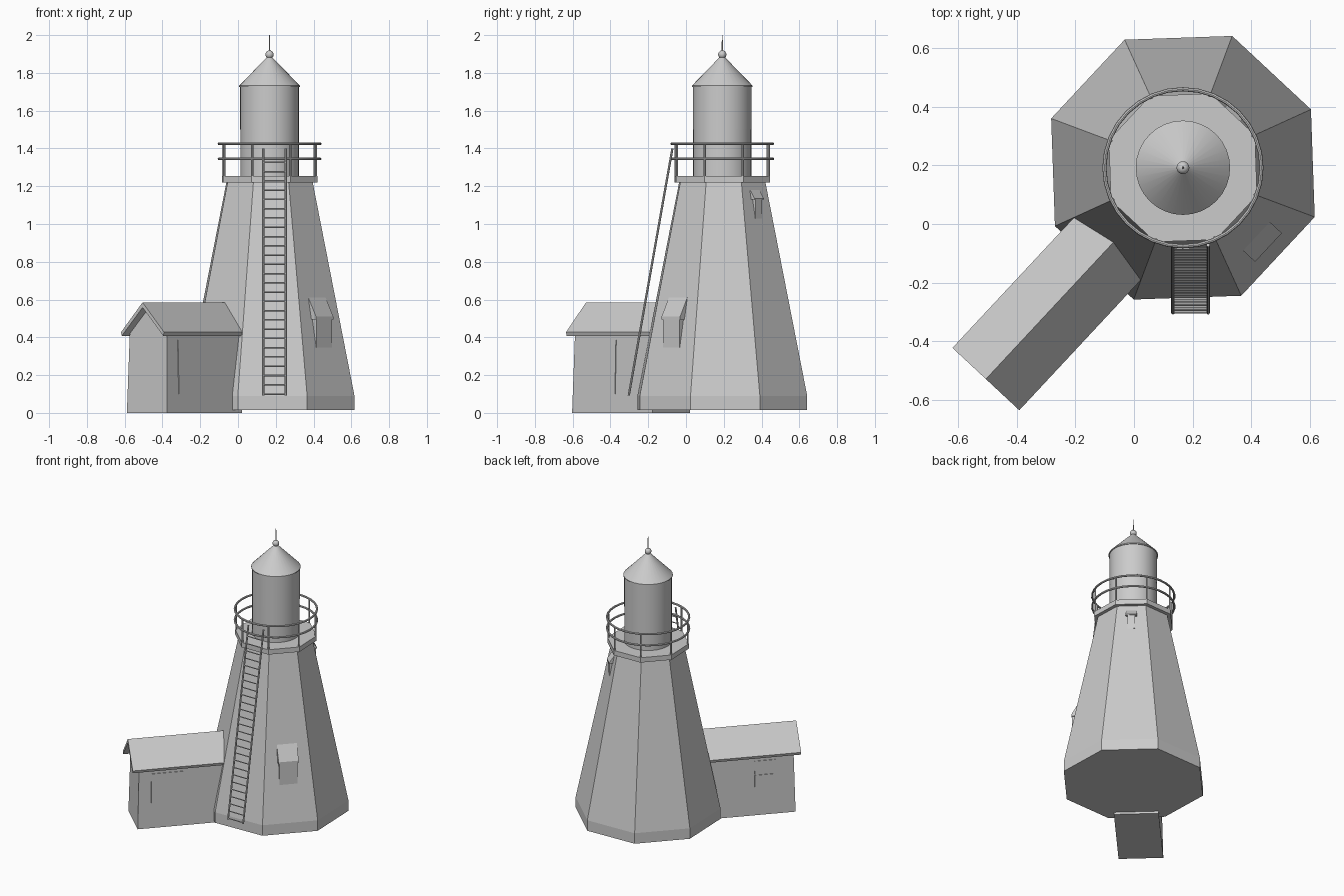
import bpy, bmesh
from math import cos, sin, pi, radians
from mathutils import Vector, Matrix

cube = bpy.data.objects.get("Cube")
if cube:
    bpy.data.objects.remove(cube, do_unlink=True)

grey = bpy.data.materials.new("plain grey")
grey.use_nodes = True
GREY = (0.6, 0.6, 0.6, 1)
grey.diffuse_color = GREY
grey.node_tree.nodes["Principled BSDF"].inputs["Base Color"].default_value = GREY

CX, CY = 0.167, 0.192          # tower axis
CORNER = radians(24.5)         # first octagon corner
EIGHTH = pi / 4


def finish(name, bm, smooth=False):
    bmesh.ops.recalc_face_normals(bm, faces=bm.faces)
    mesh = bpy.data.meshes.new(name)
    bm.to_mesh(mesh)
    bm.free()
    mesh.materials.append(grey)
    ob = bpy.data.objects.new(name, mesh)
    bpy.context.scene.collection.objects.link(ob)
    if smooth:
        bpy.ops.object.select_all(action='DESELECT')
        ob.select_set(True)
        bpy.context.view_layer.objects.active = ob
        bpy.ops.object.shade_smooth_by_angle(angle=radians(35))
    return ob


def lathe(name, profile, sides, start=0.0, smooth=False):
    """Closed solid turned around the tower axis from (radius, z) pairs."""
    bm = bmesh.new()
    rings = [[bm.verts.new((CX + r * cos(start + 2 * pi * i / sides),
                            CY + r * sin(start + 2 * pi * i / sides), z))
              for i in range(sides)] for r, z in profile]
    for low, high in zip(rings, rings[1:]):
        for i in range(sides):
            j = (i + 1) % sides
            bm.faces.new((low[i], low[j], high[j], high[i]))
    bm.faces.new(rings[0][::-1])
    bm.faces.new(rings[-1])
    bmesh.ops.remove_doubles(bm, verts=bm.verts, dist=1e-5)
    return finish(name, bm, smooth)


def radial(angle, out, side, z):
    """Point given by distance out from the tower axis and sideways."""
    return Vector((CX + out * cos(angle) - side * sin(angle),
                   CY + out * sin(angle) + side * cos(angle), z))


def hull(name, points):
    bm = bmesh.new()
    for p in points:
        bm.verts.new(p)
    bmesh.ops.convex_hull(bm, input=bm.verts)
    bmesh.ops.dissolve_limit(bm, angle_limit=0.01, verts=bm.verts, edges=bm.edges)
    return finish(name, bm)


def rod(bm, a, b, radius, sides=8):
    a, b = Vector(a), Vector(b)
    turn = (b - a).to_track_quat('Z', 'Y').to_matrix().to_4x4()
    bmesh.ops.create_cone(bm, cap_ends=True, segments=sides, radius1=radius,
                          radius2=radius, depth=(b - a).length,
                          matrix=Matrix.Translation((a + b) / 2) @ turn)


# Tower and gallery deck
lathe("tower", [(0.48, 0.015), (0.48, 0.09), (0.243, 1.225)], 8, CORNER)
lathe("gallery_deck", [(0.27, 1.22), (0.27, 1.255)], 8, CORNER)

# Lantern room, glazing band, roof and finial
lathe("lantern_room", [(0.155, 1.25), (0.155, 1.73)], 32, smooth=True)
lathe("lantern_glazing", [(0.1555, 1.5), (0.1555, 1.728)], 32, smooth=True)
lathe("lantern_roof", [(0.161, 1.726), (0.161, 1.732), (0.012, 1.885)], 32, smooth=True)
lathe("finial_ball", [(max(0.001, 0.022 * sin(pi * k / 10)), 1.897 - 0.022 * cos(pi * k / 10))
                      for k in range(11)], 16, smooth=True)
lathe("finial_spike", [(0.004, 1.91), (0.002, 2.0)], 8, smooth=True)

# Gallery railing: two hoops and a post at each deck corner
for label, z in (("lower", 1.345), ("upper", 1.425)):
    loop = [(0.268 + 0.007 * cos(k * EIGHTH), z + 0.007 * sin(k * EIGHTH)) for k in range(9)]
    bm = bmesh.new()
    rings = [[bm.verts.new(radial(2 * pi * i / 32, r, 0, h)) for r, h in loop[:8]]
             for i in range(32)]
    for i, ring in enumerate(rings):
        nxt = rings[(i + 1) % 32]
        for k in range(8):
            m = (k + 1) % 8
            bm.faces.new((ring[k], ring[m], nxt[m], nxt[k]))
    finish(label + "_railing_hoop", bm, True)

bm = bmesh.new()
for i in range(8):
    a = CORNER + i * EIGHTH
    rod(bm, radial(a, 0.263, 0, 1.25), radial(a, 0.263, 0, 1.425), 0.006)
finish("railing_posts", bm, True)

# Ladder
foot, top = Vector((0.193, -0.303, 0.092)), Vector((0.193, -0.072, 1.4))
half = Vector((0.06, 0, 0))
bm = bmesh.new()
for s in (-1, 1):
    rod(bm, foot + s * half, top + s * half, 0.006)
for i in range(26):
    p = foot.lerp(top, 0.006 + i * 0.0375)
    rod(bm, p - half, p + half, 0.004, 6)
finish("ladder", bm, True)


# Hooded windows on the tower
def hooded_window(name, angle, out, back, width, hood, bottom, eave, peak):
    hull(name + "_box", [radial(angle, o, s * width, z) for o in (back, out)
                         for s in (-1, 1) for z in (bottom, eave)])
    lip = eave + (peak - eave) * 0.12
    hull(name + "_hood", [radial(angle, o, s * hood, z) for s in (-1, 1)
                          for o, z in ((out + 0.004, eave), (out + 0.004, lip),
                                       (back, peak), (back, eave))])


hooded_window("lower_window", radians(-43), 0.395, 0.338, 0.06, 0.067, 0.345, 0.495, 0.62)
hooded_window("upper_window", radians(47), 0.263, 0.235, 0.025, 0.036, 1.03, 1.13, 1.18)

# Shed: tapered walls with a gable, running out from one tower face
AXIS = radians(227)
EAVE = 0.42


def wall(z):
    return 0.146 - 0.011 * z / EAVE


points = [radial(AXIS, o, s * wall(z), z) for s in (-1, 1)
          for o, z in ((0.37, 0), (0.951, 0), (0.33, EAVE), (0.94, EAVE))]
points += [radial(AXIS, o, 0, 0.555) for o in (0.33, 0.937)]
hull("shed_walls", points)

# Shed roof slopes
for label, s in (("left", 1), ("right", -1)):
    hull(label + "_shed_roof", [radial(AXIS, o, s * t, z) for o in (0.32, 0.986)
                                for t, z in ((0, 0.585), (0.156, 0.427),
                                             (0.15, 0.408), (0, 0.558))])


# Door and window plates on the shed sides
def plate(name, s, near, far, bottom, top):
    hull(name, [radial(AXIS, o, s * (wall(z) + d), z) for o in (near, far)
                for z in (bottom, top) for d in (-0.003, 0.004)])


plate("shed_door", 1, 0.64, 0.86, 0.1, 0.385)
plate("shed_window_lower", -1, 0.68, 0.82, 0.2, 0.285)
plate("shed_window_upper", -1, 0.68, 0.82, 0.295, 0.385)
